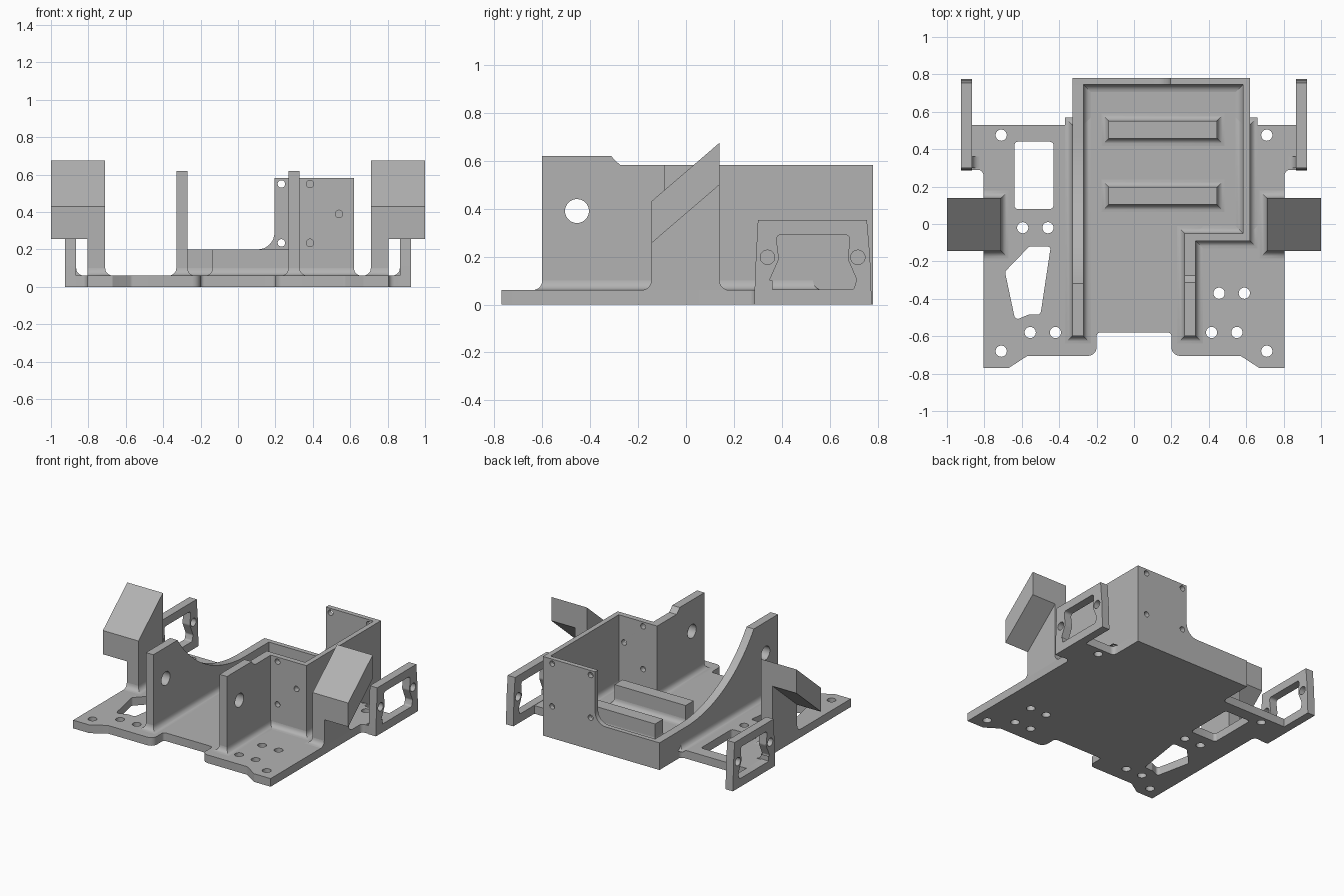
import bpy, bmesh, math
from mathutils import Matrix, Vector

cube = bpy.data.objects.get("Cube")
if cube:
    bpy.data.objects.remove(cube)

GREY = (0.45, 0.45, 0.45, 1)
mat = bpy.data.materials.new("plain grey")
mat.use_nodes = True
mat.diffuse_color = GREY
mat.node_tree.nodes["Principled BSDF"].inputs["Base Color"].default_value = GREY

FLOOR = 0.06      # base thickness
FILLET = 0.04     # radius where walls meet the base
AXES = {"x": ((0, 1, 0), (0, 0, 1), (1, 0, 0)),
        "y": ((1, 0, 0), (0, 0, 1), (0, -1, 0)),
        "z": ((1, 0, 0), (0, 1, 0), (0, 0, 1))}


def finish(name, mesh):
    obj = bpy.data.objects.new(name, mesh)
    bpy.context.collection.objects.link(obj)
    mesh.materials.clear()
    mesh.materials.append(mat)
    bpy.ops.object.select_all(action="DESELECT")
    obj.select_set(True)
    bpy.context.view_layer.objects.active = obj
    bpy.ops.object.shade_smooth_by_angle(angle=math.radians(30))
    return obj


def circle(u, v, r, n=24):
    return [(u + r * math.cos(math.tau * i / n), v + r * math.sin(math.tau * i / n))
            for i in range(n)]


def rect(u0, u1, v0, v1):
    return [(u0, v0), (u1, v0), (u1, v1), (u0, v1)]


def rounded(points, steps=5):
    """Round each corner given as (u, v, radius); plain (u, v) stays sharp."""
    out = []
    for i, p in enumerate(points):
        c = Vector(p[:2])
        if len(p) == 2:
            out.append(tuple(c))
            continue
        a = (Vector(points[i - 1][:2]) - c).normalized()
        b = (Vector(points[(i + 1) % len(points)][:2]) - c).normalized()
        half = a.angle(b) / 2
        reach = p[2] / math.tan(half)
        centre = c + (a + b).normalized() * p[2] / math.sin(half)
        start, end = c + a * reach - centre, c + b * reach - centre
        sweep = math.pi - 2 * half
        for k in range(steps + 1):
            t = k / steps
            w = (start * math.sin((1 - t) * sweep) + end * math.sin(t * sweep)) / math.sin(sweep)
            out.append(tuple(centre + w))
    return out


def slab(name, axis, lo, hi, outline, holes=()):
    """Flat panel with cut-outs, lying across the given axis from lo to hi."""
    curve = bpy.data.curves.new(name, "CURVE")
    curve.dimensions = "2D"
    curve.fill_mode = "BOTH"
    curve.extrude = abs(hi - lo) / 2
    for loop in (outline, *holes):
        spline = curve.splines.new("POLY")
        spline.points.add(len(loop) - 1)
        for point, (u, v) in zip(spline.points, loop):
            point.co = (u, v, 0, 1)
        spline.use_cyclic_u = True
    temp = bpy.data.objects.new(name, curve)
    bpy.context.collection.objects.link(temp)
    graph = bpy.context.evaluated_depsgraph_get()
    mesh = bpy.data.meshes.new_from_object(temp.evaluated_get(graph))
    bpy.data.objects.remove(temp)
    bpy.data.curves.remove(curve)
    turn = Matrix(AXES[axis]).transposed().to_4x4()
    shift = Vector((0, 0, 0))
    shift["xyz".index(axis)] = (lo + hi) / 2
    mesh.transform(Matrix.Translation(shift) @ turn)
    bm = bmesh.new()
    bm.from_mesh(mesh)
    bmesh.ops.remove_doubles(bm, verts=bm.verts, dist=0.0002)
    bmesh.ops.recalc_face_normals(bm, faces=bm.faces)
    bm.to_mesh(mesh)
    bm.free()
    return finish(name, mesh)


def skirt(name, x0, x1, y0, y1, sides="lrfb", steps=5):
    """Concave fillet around the foot of a block, on the listed sides."""
    bm = bmesh.new()
    rings = []
    for k in range(steps + 1):
        t = math.pi / 2 * k / steps
        d, z = FILLET * (1 - math.sin(t)), FLOOR + FILLET * (1 - math.cos(t))
        l, r, f, b = (d if s in sides else 0 for s in "lrfb")
        rings.append([bm.verts.new((*p, z)) for p in rect(x0 - l, x1 + r, y0 - f, y1 + b)])
    for low, high in zip(rings, rings[1:]):
        for i in range(4):
            j = (i + 1) % 4
            bm.faces.new((low[i], low[j], high[j], high[i]))
    mesh = bpy.data.meshes.new(name)
    bm.to_mesh(mesh)
    bm.free()
    return finish(name, mesh)


# Base plate: mirrored front and sides, offset box tab at the back
half = [(0.2, -0.58, 0.02), (0.2, -0.705, 0.045), (0.57, -0.705, 0.03), (0.67, -0.77),
        (0.805, -0.77), (0.805, 0.29, 0.03), (0.88, 0.29), (0.88, 0.53)]
right = half + [(0.62, 0.53, 0.03), (0.62, 0.78)]
left = [(-p[0], *p[1:]) for p in reversed(half)]
outline = rounded(right + [(-0.33, 0.78), (-0.33, 0.53, 0.03)] + left)
cuts = [circle(x, y, 0.03) for x, y in (
    (-0.71, 0.475), (0.71, 0.475), (-0.71, -0.68), (0.71, -0.68),
    (-0.595, -0.02), (-0.46, -0.02), (-0.555, -0.58), (-0.42, -0.58),
    (0.455, -0.37), (0.59, -0.37), (0.415, -0.58), (0.55, -0.58))]
cuts.append(rounded([(*p, 0.02) for p in rect(-0.64, -0.43, 0.08, 0.44)]))
cuts.append(rounded([(-0.56, -0.12, 0.02), (-0.445, -0.12, 0.015), (-0.5, -0.485, 0.02),
                     (-0.565, -0.485, 0.02), (-0.635, -0.515, 0.02), (-0.69, -0.255, 0.02)]))
slab("base_plate", "z", 0, FLOOR, outline, cuts)

# Left wall: tall front, then a sweeping arc down to the low back
R, END = 0.95, 0.47
start = math.acos(1 - 0.42 / R)
sweep = [(END - R * math.sin(start * (1 - k / 24)),
          0.2 + R * (1 - math.cos(start * (1 - k / 24)))) for k in range(25)]
axle_hole = circle(-0.455, 0.39, 0.05, 32)
slab("left_wall", "x", -0.33, -0.27,
     [(0.78, 0.2), (0.78, 0), (-0.6, 0), (-0.6, 0.62)] + sweep, [axle_hole])
skirt("left_wall_fillet", -0.33, -0.27, -0.6, 0.53)
skirt("left_wall_rear_fillet", -0.33, -0.27, 0.5, 0.78, "r")

# Short front wall on the other side, with a stepped top
slab("right_front_wall", "x", 0.27, 0.33,
     [(-0.05, 0), (-0.6, 0), (-0.6, 0.62), (-0.312, 0.62), (-0.298, 0.603),
      (-0.275, 0.583), (-0.05, 0.583)], [axle_hole])
skirt("right_front_wall_fillet", 0.27, 0.33, -0.6, -0.05)

# Box walls
slab("box_front_wall", "y", -0.09, -0.05, rect(0.27, 0.62, 0, 0.583),
     [circle(x, z, 0.02) for x, z in ((0.385, 0.55), (0.385, 0.235), (0.54, 0.39))])
skirt("box_front_fillet", 0.33, 0.62, -0.09, -0.05)
slab("box_side_wall", "x", 0.583, 0.62, rect(-0.09, 0.78, 0, 0.583))
skirt("box_side_fillet", 0.583, 0.62, -0.09, 0.53)
skirt("box_side_rear_fillet", 0.583, 0.62, 0.5, 0.76, "l")
slab("box_back_wall", "y", 0.745, 0.78,
     rounded([(-0.33, 0), (0.62, 0), (0.62, 0.583), (0.195, 0.583),
              (0.195, 0.2, 0.09), (-0.33, 0.2)], 8),
     [circle(x, z, 0.02) for x in (0.232, 0.545) for z in (0.235, 0.55)])
skirt("box_back_fillet", -0.3, 0.6, 0.745, 0.78, "f")

# Support bars on the box floor
for label, y in (("front", 0.15), ("rear", 0.505)):
    slab(label + "_bar", "z", 0.03, 0.2, rect(-0.135, 0.445, y - 0.047, y + 0.047))
    skirt(label + "_bar_fillet", -0.135, 0.445, y - 0.047, y + 0.047)

# Slanted side blocks on posts, and the windowed end brackets
window = rounded([(0.375, 0.292, 0.02), (0.685, 0.292, 0.02), (0.675, 0.19, 0.03),
                  (0.712, 0.105, 0.02), (0.7, 0.062, 0.015), (0.355, 0.062, 0.015),
                  (0.35, 0.105, 0.02), (0.388, 0.19, 0.03)])
for side, s, inner in (("left", 1, "l"), ("right", -1, "r")):
    slab(side + "_block", "x", s * 0.71, s * 1.0,
         [(-0.145, 0.255), (0.14, 0.5), (0.14, 0.675), (-0.145, 0.43)])
    slab(side + "_post", "x", s * 0.71, s * 0.805,
         [(-0.145, 0), (0.14, 0), (0.14, 0.5), (-0.145, 0.255)])
    x0, x1 = sorted((s * 0.71, s * 0.805))
    skirt(side + "_post_fillet", x0, x1, -0.145, 0.14, inner + "fb")
    slab(side + "_bracket", "x", s * 0.865, s * 0.925,
         [(0.285, 0), (0.775, 0), (0.768, 0.2), (0.755, 0.352), (0.3, 0.352), (0.288, 0.12)],
         [window, circle(0.34, 0.197, 0.03), circle(0.717, 0.197, 0.03)])
    x0, x1 = sorted((s * 0.865, s * 0.925))
    skirt(side + "_bracket_fillet", x0, x1, 0.3, 0.36, inner)
